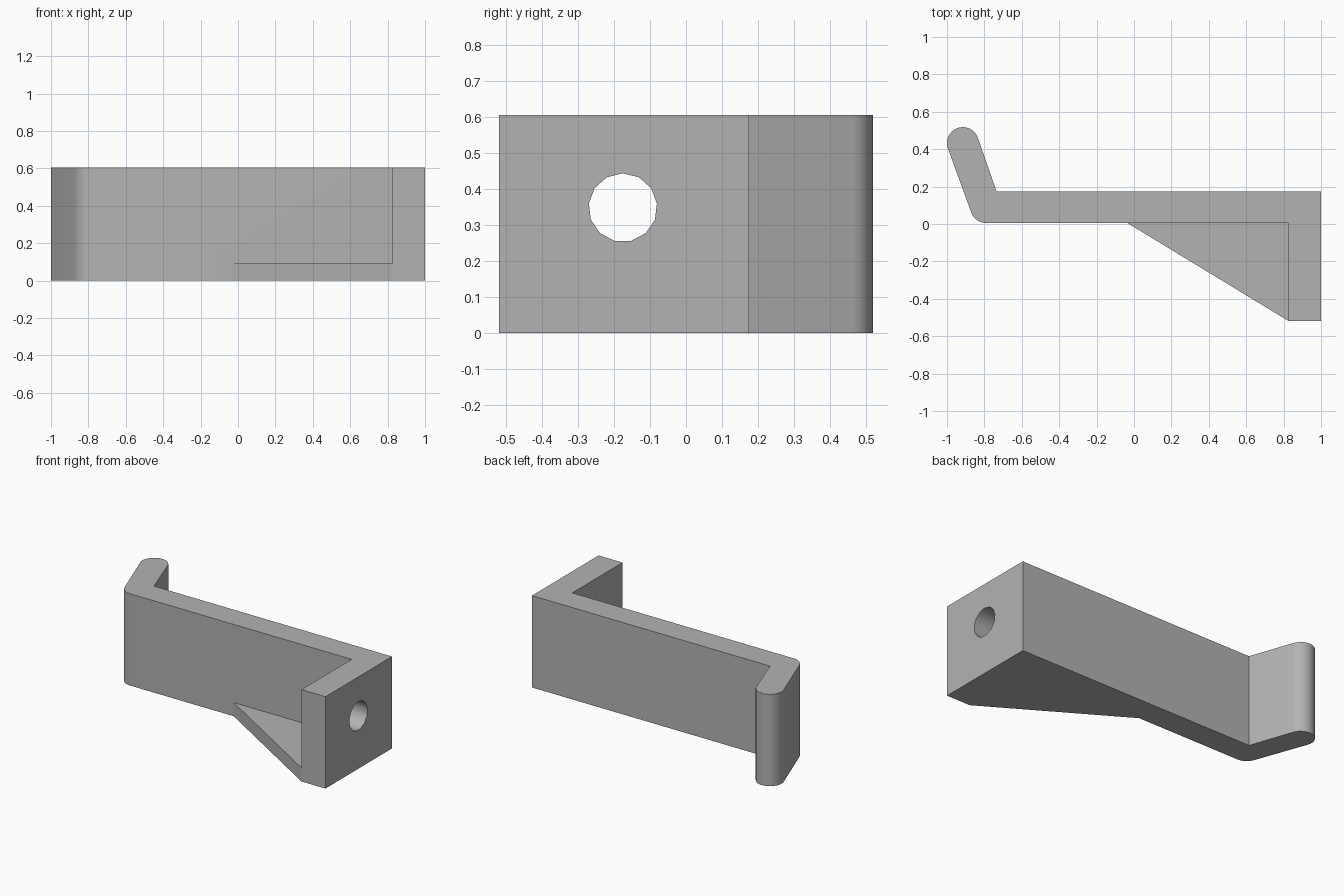
import bpy, bmesh, math
from mathutils import Matrix, Vector

cube = bpy.data.objects.get("Cube")
if cube:
    bpy.data.objects.remove(cube, do_unlink=True)

HEIGHT = 0.605
BACK, FACE, FRONT = 0.175, 0.005, -0.518   # depth levels of the bar and end plate
PLATE = 0.825                              # inner face of the end plate
R = 0.085                                  # rounding of the hooked arm

grey = bpy.data.materials.new("grey")
grey.use_nodes = True
colour = (0.45, 0.45, 0.45, 1)
grey.diffuse_color = colour
grey.node_tree.nodes["Principled BSDF"].inputs["Base Color"].default_value = colour


def arc(cx, cy, start, end, steps):
    """Points on an arc, angles in degrees."""
    angles = [math.radians(start + (end - start) * i / steps) for i in range(steps + 1)]
    return [(cx + R * math.cos(a), cy + R * math.sin(a)) for a in angles]


def make_object(name, bm):
    bmesh.ops.recalc_face_normals(bm, faces=bm.faces)
    mesh = bpy.data.meshes.new(name)
    bm.to_mesh(mesh)
    bm.free()
    mesh.materials.append(grey)
    obj = bpy.data.objects.new(name, mesh)
    bpy.context.collection.objects.link(obj)
    return obj


def prism(name, outline, height):
    bm = bmesh.new()
    base = bm.faces.new([bm.verts.new((x, y, 0)) for x, y in outline])
    top = bmesh.ops.extrude_face_region(bm, geom=[base], use_keep_orig=True)["geom"]
    verts = [g for g in top if isinstance(g, bmesh.types.BMVert)]
    bmesh.ops.translate(bm, verts=verts, vec=(0, 0, height))
    return make_object(name, bm)


def combine(target, other, operation):
    mod = target.modifiers.new(operation.title(), 'BOOLEAN')
    mod.operation = operation
    mod.solver = 'EXACT'
    mod.object = other
    bpy.context.view_layer.objects.active = target
    bpy.ops.object.modifier_apply(modifier=mod.name)
    bpy.data.objects.remove(other, do_unlink=True)


# Bar with end plate and rounded, slanted hook arm
outline = [(1, FRONT), (1, BACK), (-0.735, BACK)]
outline += arc(-0.915, 0.433, 20, 200, 16)
outline += arc(-0.79, FACE + R, 200, 270, 8)
outline += [(PLATE, FACE), (PLATE, FRONT)]
bracket = prism("bracket", outline, HEIGHT)

# Triangular gusset, overlapping the bar and plate so they fuse
gusset = prism("gusset", [(-0.035, FACE), (PLATE, FRONT), (0.9, FRONT),
                          (0.9, 0.09), (-0.035, 0.09)], 0.09)
combine(bracket, gusset, 'UNION')

# Screw hole through the end plate, one corner pointing up
bm = bmesh.new()
bmesh.ops.create_cone(bm, cap_ends=True, segments=13, radius1=0.095,
                      radius2=0.095, depth=0.6)
points = [v.co for v in bm.verts]
first = max(points, key=lambda p: p.y)
spin = Matrix.Rotation(math.atan2(first.x, first.y), 4, 'Z')
turn = Matrix(((0, 0, 1, 0), (1, 0, 0, 0), (0, 1, 0, 0), (0, 0, 0, 1)))
place = Matrix.Translation(Vector((0.95, -0.175, 0.348)))
bmesh.ops.transform(bm, matrix=place @ turn @ spin, verts=bm.verts)
hole = make_object("hole_cutter", bm)
hole.hide_render = True
combine(bracket, hole, 'DIFFERENCE')

# Smooth the rounded arm and hole, keep the rest crisp
bpy.ops.object.select_all(action='DESELECT')
bracket.select_set(True)
bpy.context.view_layer.objects.active = bracket
bpy.ops.object.shade_smooth_by_angle(angle=math.radians(30))
